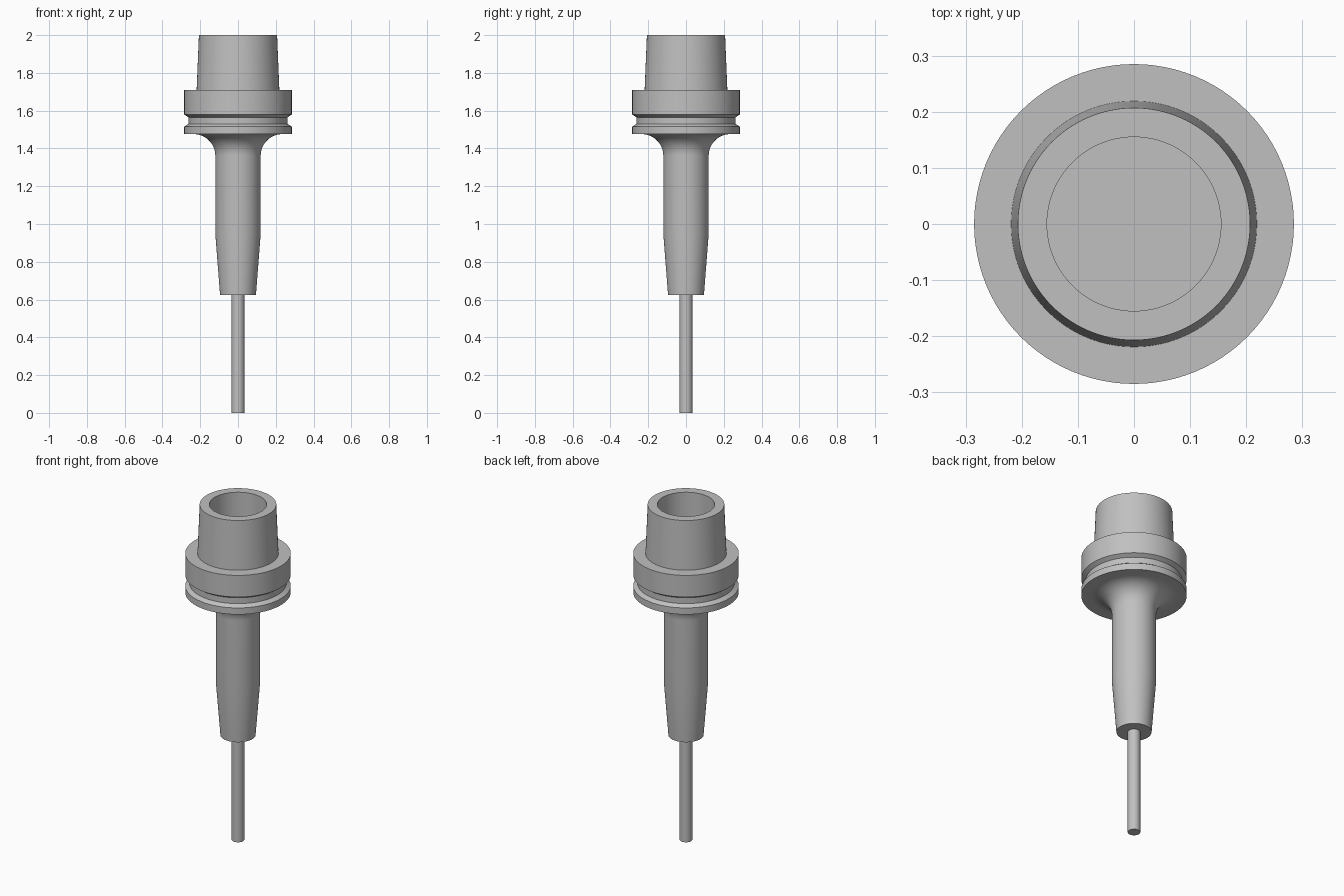
import bpy
import bmesh
import math

SEGMENTS = 96

cube = bpy.data.objects.get("Cube")
if cube:
    bpy.data.objects.remove(cube, do_unlink=True)

# Single steel colour
steel = bpy.data.materials.new("steel grey")
steel.use_nodes = True
colour = (0.53, 0.53, 0.53, 1)
steel.diffuse_color = colour
steel.node_tree.nodes["Principled BSDF"].inputs["Base Color"].default_value = colour


def lathe(name, profile):
    """Revolve (radius, height) points, listed bottom to top, around z."""
    bm = bmesh.new()
    verts = [bm.verts.new((r, 0, z)) for r, z in profile]
    edges = [bm.edges.new(pair) for pair in zip(verts, verts[1:])]
    bmesh.ops.spin(bm, geom=verts + edges, cent=(0, 0, 0), axis=(0, 0, 1),
                   angle=2 * math.pi, steps=SEGMENTS, use_duplicate=False)
    bmesh.ops.remove_doubles(bm, verts=bm.verts, dist=1e-5)
    bmesh.ops.recalc_face_normals(bm, faces=bm.faces)
    mesh = bpy.data.meshes.new(name)
    bm.to_mesh(mesh)
    bm.free()
    mesh.materials.append(steel)
    obj = bpy.data.objects.new(name, mesh)
    bpy.context.collection.objects.link(obj)
    bpy.ops.object.select_all(action="DESELECT")
    obj.select_set(True)
    bpy.context.view_layer.objects.active = obj
    bpy.ops.object.shade_smooth_by_angle(angle=math.radians(25))
    return obj


# Cutting tool: tip section and shank
lathe("tool_tip", [(0, 0), (0.034, 0), (0.034, 0.09), (0, 0.09)])
lathe("tool_shank", [(0, 0.09), (0.034, 0.09), (0.034, 0.64), (0, 0.64)])

# Concave fillet that joins the holder neck to the flange
FILLET = 0.115
fillet = []
for i in range(13):
    a = math.pi / 2 * i / 12
    fillet.append((0.12 + FILLET * (1 - math.cos(a)),
                   1.476 - FILLET * (1 - math.sin(a))))

# Holder: tapered nose, neck, grooved flange, hollow taper
nose = [(0, 0.625), (0.095, 0.625), (0.12, 0.945)]
flange = [(0.285, 1.476), (0.285, 1.515), (0.262, 1.53), (0.262, 1.565),
          (0.285, 1.58), (0.285, 1.709)]
taper = [(0.219, 1.709), (0.207, 2.0), (0.155, 2.0), (0.155, 1.66), (0, 1.66)]
lathe("tool_holder", nose + fillet + flange + taper)
